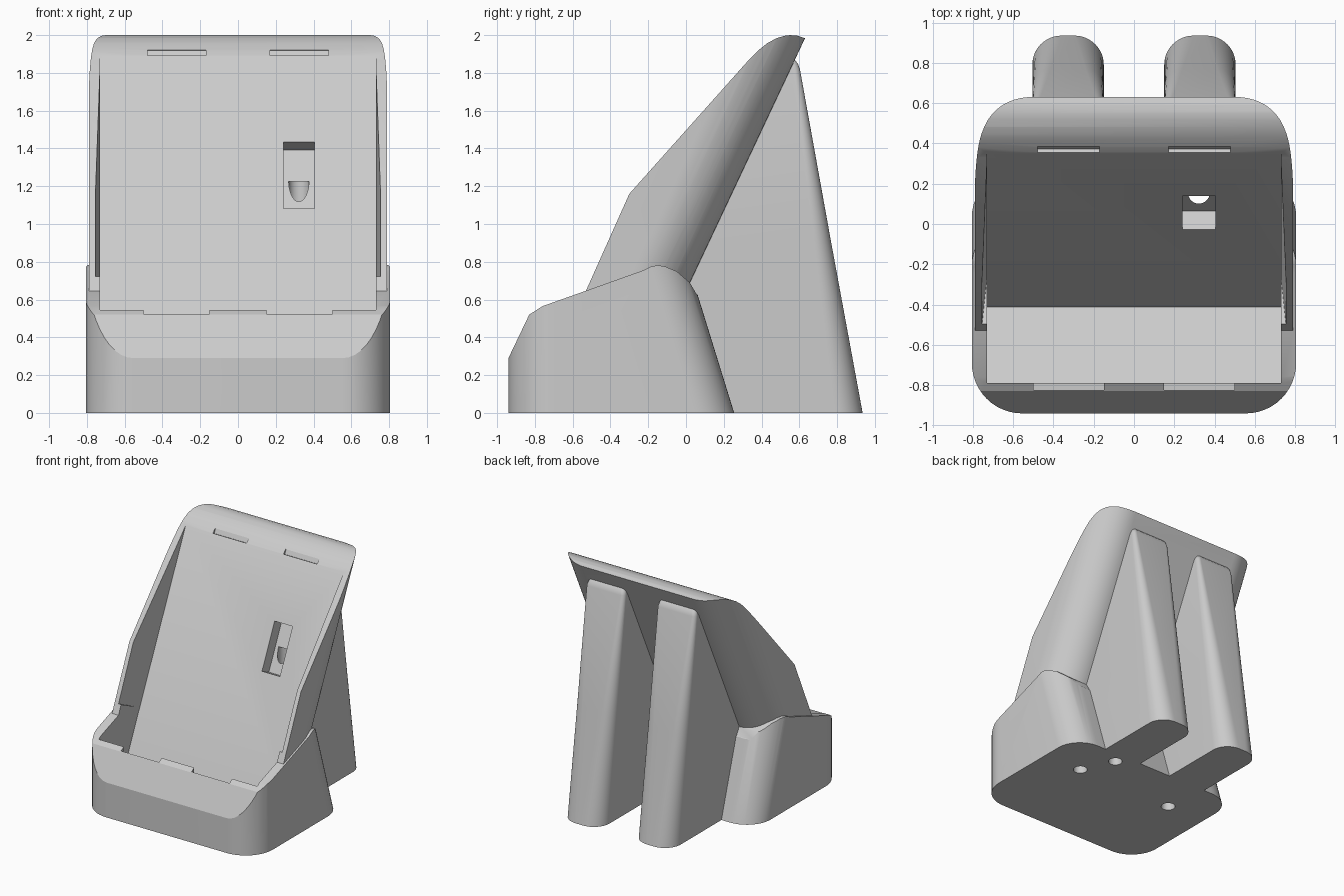
import bpy, bmesh, math

if "Cube" in bpy.data.objects:
    bpy.data.objects.remove(bpy.data.objects["Cube"])

grey = bpy.data.materials.new("light_grey")
grey.diffuse_color = (0.6, 0.6, 0.6, 1)
grey.use_nodes = True
grey.node_tree.nodes["Principled BSDF"].inputs["Base Color"].default_value = grey.diffuse_color

TILT = math.atan(0.471)
S, C = math.sin(TILT), math.cos(TILT)


def tilted(x, u, t):
    """Point in the leaning frame: u out of the back plane, t up along it."""
    return (x, 0.63 - C * u + S * t, 1.983 + S * u + C * t)


def loft(name, rings):
    """Closed solid through rings with equal point counts."""
    bm = bmesh.new()
    loops = [[bm.verts.new(p) for p in r] for r in rings]
    n = len(loops[0])
    for a, b in zip(loops, loops[1:]):
        for i in range(n):
            bm.faces.new((a[i], a[(i + 1) % n], b[(i + 1) % n], b[i]))
    bm.faces.new(loops[0])
    bm.faces.new(loops[-1])
    bmesh.ops.recalc_face_normals(bm, faces=bm.faces)
    me = bpy.data.meshes.new(name)
    bm.to_mesh(me)
    bm.free()
    me.materials.append(grey)
    ob = bpy.data.objects.new(name, me)
    bpy.context.collection.objects.link(ob)
    return ob


def extrude_x(name, prof, w):
    return loft(name, [[(x, y, z) for y, z in prof] for x in (-w, w)])


def rounded(x0, x1, y0, y1, rf, rr, n=12, ky=1.0):
    """Rectangle with front corner radius rf and rear radius rr."""
    pts = []
    for cx, cy, r, a0 in ((x1 - rr, y1 - rr * ky, rr, 0), (x0 + rr, y1 - rr * ky, rr, 90),
                          (x0 + rf, y0 + rf * ky, rf, 180), (x1 - rf, y0 + rf * ky, rf, 270)):
        for i in range(n + 1):
            a = math.radians(a0 + 90 * i / n)
            pts.append((cx + r * math.cos(a), cy + r * ky * math.sin(a)))
    return pts


def box(name, x0, x1, y0, y1, z0, z1):
    return loft(name, [[(x0, y0, z), (x1, y0, z), (x1, y1, z), (x0, y1, z)] for z in (z0, z1)])


def tilted_box(name, x0, x1, u0, u1, t0, t1, flare=0.0):
    f = flare
    return loft(name, [[tilted(x0, u0, t), tilted(x1, u0, t),
                        tilted(x1 + f, u1, t), tilted(x0 - f, u1, t)] for t in (t0, t1)])


def cylinder(name, x, y, r, z0, z1, n=32):
    ring = [(x + r * math.cos(i * math.tau / n), y + r * math.sin(i * math.tau / n)) for i in range(n)]
    return loft(name, [[(a, b, z) for a, b in ring] for z in (z0, z1)])


def combine(ob, other, op):
    m = ob.modifiers.new(op, 'BOOLEAN')
    m.operation, m.object, m.solver = op, other, 'EXACT'
    bpy.context.view_layer.objects.active = ob
    bpy.ops.object.modifier_apply(modifier=m.name)
    bpy.data.objects.remove(other)


# base: footprint with leaning rear, trimmed by the side outline
body = loft("stand_body", [[(x, y, z) for x, y in rounded(-.805, .805, -.94, back, .25, .22)]
                           for z, back in ((0, .255), (.85, -.008))])
base_side = [(-1.1, -.1), (-1.1, -.045), (-.94, .29), (-.83, .52), (-.76, .565), (-.52, .65), (-.22, .757),
             (-.185, .775), (-.15, .782), (-.11, .775), (-.05, .75), (.02, .69), (.055, .63), (.3, .4), (.3, -.1)]
combine(body, extrude_x("base_outline", base_side, 1), 'INTERSECT')

# tray: leaning shell with wide rounded rear corners
section = [(x, -v) for x, v in rounded(-.79, .79, -.9, 0, .01, .28, 16, 1.07)]
tray = loft("tray", [[tilted(x, u, t) for x, u in section] for t in (-2.4, .6)])
tray_side = [(-.64, .4), (-.3, 1.16), (.33, 1.866), (.38, 1.917), (.43, 1.957), (.48, 1.984), (.52, 1.996),
             (.55, 2.0), (.59, 1.997), (.64, 1.98), (.7, 1.95), (.0, .4)]
combine(tray, extrude_x("tray_outline", tray_side, 1), 'INTERSECT')
combine(body, tray, 'UNION')

# two rear legs, rounding softer toward the top
for sx in (-1, 1):
    leg = loft("rear_leg", [[(x + sx * .3275, y, z) for x, y in rounded(-.1775 + i, .1775 - i, f, b, .002, r)]
                            for z, f, b, r, i in ((0, -.25, .935, .145, 0), (.9, .1, .769, .09, 0),
                                                  (1.82, .5, .603, .03, 0), (1.85, .515, .592, .03, .008),
                                                  (1.872, .525, .572, .02, .02))])
    combine(body, leg, 'UNION')

# device pocket, with a slightly flared upper part
ledge = tilted(0, .21, -2.0)[1:]
top = tilted(0, .21, -.172)[1:]
pocket = [ledge, top, tilted(0, .8, -.172)[1:], (-.79, 2.2), (-.79, .443)]
combine(body, extrude_x("pocket", pocket, .73), 'DIFFERENCE')
combine(body, tilted_box("pocket_flare", -.728, .728, .211, .65, -1.62, -.174, .042), 'DIFFERENCE')

# latch notches in the front lip and thin slots at the tray top
for sx in (-1, 1):
    c = sx * .325
    combine(body, box("lip_notch", c - .175, c + .175, -.825, -.78, .5, .6), 'DIFFERENCE')
    combine(body, tilted_box("top_slot", c - .155, c + .155, .19, .24, -.2, -.16), 'DIFFERENCE')

# connector recess, cable channel and blind holes underneath
combine(body, tilted_box("connector_recess", .24, .405, .11, .4, -1.096, -.705), 'DIFFERENCE')
combine(body, cylinder("cable_channel", .322, .155, .054, -.1, 1.225), 'DIFFERENCE')
for sx in (-1, 1):
    combine(body, cylinder("foot_hole", sx * .45, -.12, .055, -.1, .1), 'DIFFERENCE')

bpy.ops.object.select_all(action='DESELECT')
body.select_set(True)
bpy.context.view_layer.objects.active = body
bpy.ops.object.shade_smooth_by_angle(angle=math.radians(25))
